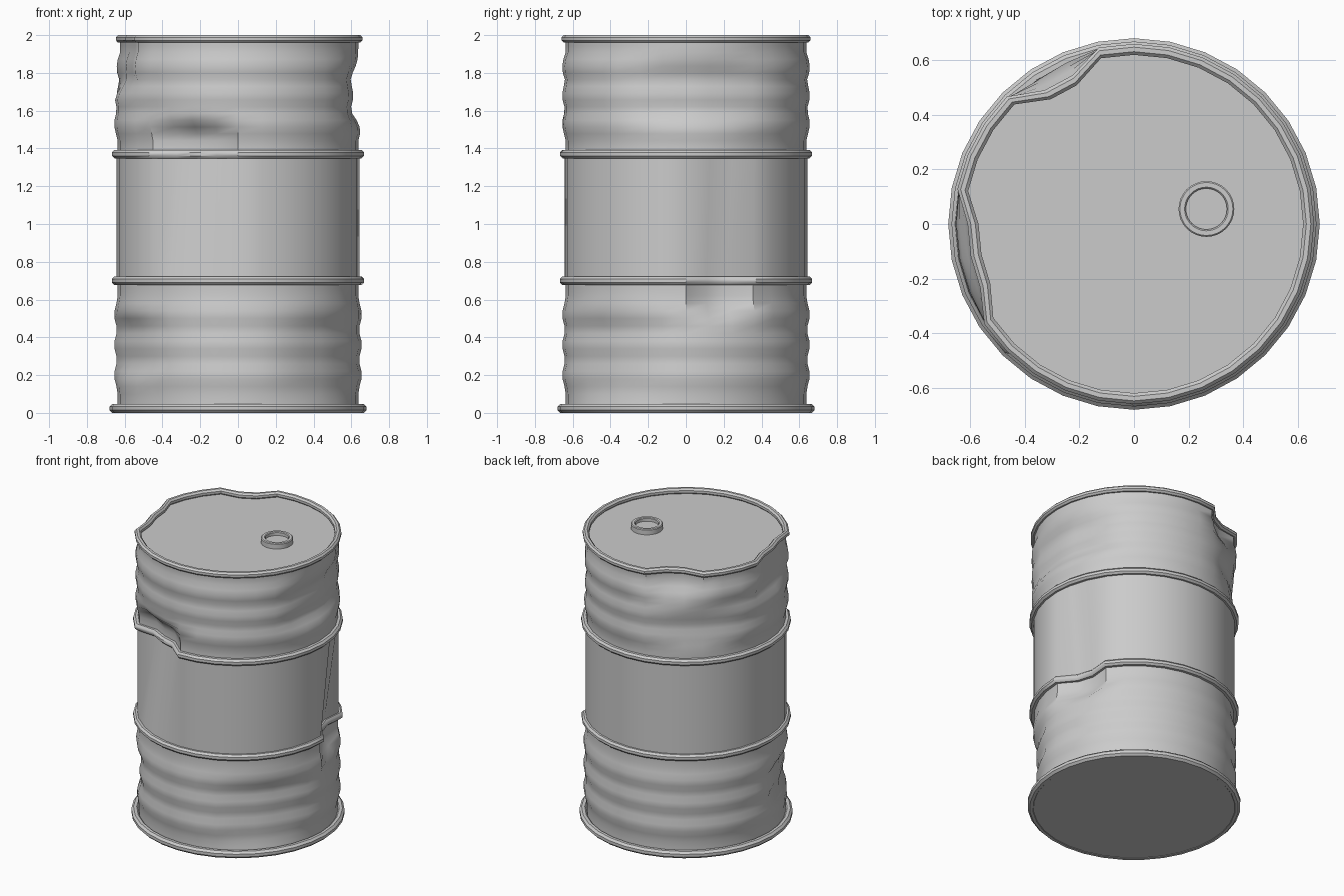
import bpy, bmesh
from math import sin, cos, pi, radians

if "Cube" in bpy.data.objects:
    bpy.data.objects.remove(bpy.data.objects["Cube"])

SIDES = 32

# Dents: angle, half angle, height, half height, depth
DENTS = [
    (118.1, 16.9, 2.00, 0.25, 0.070),   # sharp dent in the top rim, back left
    (191.2, 22.5, 1.93, 0.28, 0.050),   # left dent in the top rim
    (5.0, 35.0, 1.70, 0.21, 0.045),     # right, upper wall
    (-112.5, 22.5, 1.40, 0.17, 0.085),  # front, across the upper hoop
    (16.9, 16.9, 0.66, 0.20, 0.080),    # right, across the lower hoop
    (-40.0, 30.0, 0.30, 0.28, 0.030),   # front right, lower wall
    (205.0, 25.0, 0.35, 0.20, 0.040),   # left, lower wall
    (130.0, 25.0, 1.60, 0.16, 0.030),   # back left, upper wall
]


def falloff(t):
    return max(0.0, min(1.0, 2 * (1 - abs(t))))


def dent(deg, z):
    deepest = 0.0
    for a, ha, h, hh, d in DENTS:
        diff = (deg - a + 180) % 360 - 180
        deepest = max(deepest, d * falloff(diff / ha) * falloff((z - h) / hh))
    return deepest


def finish(bm, name):
    bmesh.ops.recalc_face_normals(bm, faces=bm.faces)
    mesh = bpy.data.meshes.new(name)
    bm.to_mesh(mesh)
    bm.free()
    ob = bpy.data.objects.new(name, mesh)
    bpy.context.collection.objects.link(ob)
    bpy.ops.object.select_all(action='DESELECT')
    ob.select_set(True)
    bpy.context.view_layer.objects.active = ob
    bpy.ops.object.shade_smooth_by_angle(angle=radians(40))
    return ob


def revolve(name, profile, closed=False, cap=False, anchor=None, centre=(0, 0), dented=True):
    """Spin (radius, z) points, pushing in the dents; anchor fixes the dent height."""
    bm = bmesh.new()
    rings = []
    for r, z in profile:
        ring = []
        for i in range(SIDES):
            deg = 360 * i / SIDES
            rr = r - (dent(deg, z if anchor is None else anchor) if dented else 0)
            ring.append(bm.verts.new((centre[0] + rr * cos(radians(deg)),
                                      centre[1] + rr * sin(radians(deg)), z)))
        rings.append(ring)
    pairs = list(zip(rings, rings[1:]))
    if closed:
        pairs.append((rings[-1], rings[0]))
    for a, b in pairs:
        for i in range(SIDES):
            j = (i + 1) % SIDES
            bm.faces.new((a[i], a[j], b[j], b[i]))
    if cap:
        bm.faces.new(rings[-1])
    return finish(bm, name)


def hoop(name, radius, z, tube):
    pts = [(radius + tube * cos(k * pi / 4 + pi / 8) * 1.08,
            z + tube * sin(k * pi / 4 + pi / 8) * 1.08) for k in range(8)]
    return revolve(name, pts, closed=True, anchor=z)


# Walls: ribbed above and below, one plain band between the hoops
def ribbed(z0, z1, ribs, steps=17):
    pts = []
    for k in range(steps + 1):
        z = z0 + (z1 - z0) * k / steps
        bump = max(max(0.0, 1 - ((z - c) / 0.075) ** 2) for c in ribs)
        pts.append((0.637 + 0.018 * bump, z))
    return pts


revolve("lower_wall", ribbed(0.02, 0.70, (0.20, 0.36, 0.52)))
revolve("middle_wall", [(0.642, 0.70), (0.642, 1.37)])
revolve("upper_wall", ribbed(1.37, 1.98, (1.53, 1.68, 1.83)))

# Hoops and rims
hoop("bottom_rim", 0.656, 0.024, 0.024)
hoop("lower_hoop", 0.646, 0.70, 0.022)
hoop("upper_hoop", 0.646, 1.37, 0.022)
hoop("top_rim", 0.639, 1.98, 0.020)

# Ends
revolve("lid", [(0.639, 1.962)], cap=True, anchor=1.98)
revolve("base", [(0.656, 0.003)], cap=True, anchor=0.024)

# Filler cap: raised ring with a sunken centre
revolve("filler_cap", [(0.102, 1.96), (0.102, 1.995), (0.097, 2.0), (0.08, 2.0),
                       (0.075, 1.995), (0.075, 1.975)],
        cap=True, centre=(0.265, 0.055), dented=False)
